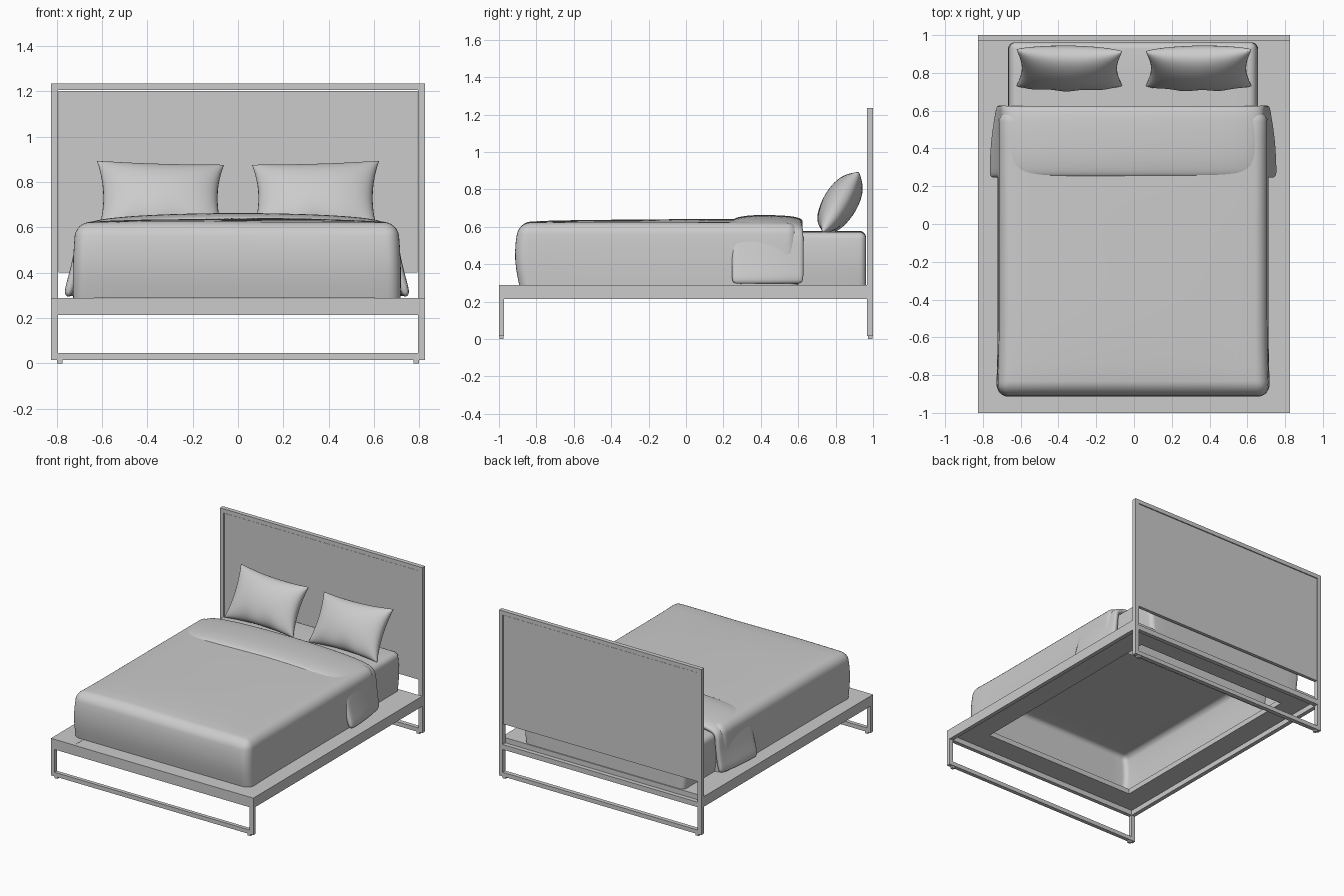
import bpy, bmesh, math
from mathutils import Vector, Matrix

if "Cube" in bpy.data.objects:
    bpy.data.objects.remove(bpy.data.objects["Cube"])


def finish(name, bm, smooth=True):
    bmesh.ops.recalc_face_normals(bm, faces=bm.faces)
    me = bpy.data.meshes.new(name)
    bm.to_mesh(me)
    bm.free()
    ob = bpy.data.objects.new(name, me)
    bpy.context.collection.objects.link(ob)
    if smooth:
        me.polygons.foreach_set("use_smooth", [True] * len(me.polygons))
    return ob


def add_box(bm, x0, x1, y0, y1, z0, z1):
    size = Vector((x1 - x0, y1 - y0, z1 - z0))
    mid = Vector(((x0 + x1) / 2, (y0 + y1) / 2, (z0 + z1) / 2))
    bmesh.ops.create_cube(bm, size=1, matrix=Matrix.Translation(mid) @ Matrix.Diagonal((*size, 1)))


def boxes(name, items):
    bm = bmesh.new()
    for b in items:
        add_box(bm, *b)
    return finish(name, bm, False)


def soft_shell(name, x0, x1, y0, y1, z0, z1, r, shape):
    """Rounded box with an open bottom, sliced and gently reshaped."""
    bm = bmesh.new()
    add_box(bm, x0, x1, y0, y1, z0, z1)
    low = [f for f in bm.faces if f.calc_center_median().z < z0 + 1e-4]
    edges = [e for e in bm.edges if max(v.co.z for v in e.verts) > z0 + 1e-4]
    bmesh.ops.delete(bm, geom=low, context='FACES_ONLY')
    bmesh.ops.bevel(bm, geom=edges, offset=r, segments=6, profile=0.5, affect='EDGES')
    for axis, a, b, n in ((0, x0, x1, 14), (1, y0, y1, 16), (2, z0, z1, 6)):
        no = Vector([float(i == axis) for i in range(3)])
        for i in range(1, n):
            c = a + r + (b - a - 2 * r) * i / n if axis < 2 else a + (b - a - r) * i / n
            bmesh.ops.bisect_plane(bm, geom=bm.verts[:] + bm.edges[:] + bm.faces[:],
                                   plane_co=no * c, plane_no=no)
    for v in bm.verts:
        u = (2 * v.co.x - x0 - x1) / (x1 - x0)
        w = (2 * v.co.y - y0 - y1) / (y1 - y0)
        h = (v.co.z - z0) / (z1 - z0)
        v.co = shape(v.co.copy(), u, w, h)
    return finish(name, bm)


X, T = 0.825, 0.03

# Metal loop frames, front and back, with little feet
def loop_frame(name, y0, y1, top):
    parts = [(s * X - (T if s > 0 else 0), s * X + (T if s < 0 else 0), y0, y1, 0.015, top)
             for s in (-1, 1)]
    parts += [(-X + T, X - T, y0, y1, 0.015, 0.045), (-X + T, X - T, y0, y1, 0.213, 0.25)]
    if top > 1:
        parts.append((-X + T, X - T, y0, y1, top - T, top))
    boxes(name, parts)
    boxes(name + "_feet", [(s * 0.787 - 0.012, s * 0.787 + 0.012, y0 + 0.004, y1 - 0.004, 0, 0.015)
                           for s in (-1, 1)])


loop_frame("front_leg_frame", -1.0, -0.972, 0.25)
loop_frame("back_leg_frame", 0.968, 1.0, 1.235)
boxes("side_rails", [(-X, -X + T, -0.972, 0.968, 0.213, 0.25), (X - T, X, -0.972, 0.968, 0.213, 0.25)])
boxes("headboard_panel", [(-X + T + 0.003, X - T - 0.003, 0.972, 0.996, 0.40, 1.202)])

# Platform boards around an open middle
boxes("platform_boards", [(-X, -0.635, -1, 0.968, 0.25, 0.288), (0.605, X, -1, 0.968, 0.25, 0.288),
                          (-0.635, 0.605, -1, -0.81, 0.25, 0.287), (-0.635, 0.605, 0.80, 0.968, 0.25, 0.287)])


# Mattress
def mattress_shape(p, u, w, h):
    k = math.sin(math.pi * min(h, 1))
    return Vector((p.x + 0.012 * k * u, p.y, p.z + 0.006 * (1 - u * u) * h))


soft_shell("mattress", -0.655, 0.645, -0.875, 0.962, 0.288, 0.572, 0.035, mattress_shape)


# Duvet
def duvet_shape(p, u, w, h):
    k = math.sin(math.pi * h)
    corner = 0.010 * max(0, -w) ** 6
    x = p.x + u * (0.012 * (1 - h) + 0.006 * k + corner - 0.003)
    y = p.y - 0.022 * k * max(0, -w) ** 8
    z = p.z + h ** 4 * (0.018 * (1 - u * u) * (1 - w ** 4)
                        + 0.003 * math.sin(5 * p.x + 3 * p.y) * (1 - u * u))
    return Vector((x, y, z))


soft_shell("duvet", -0.712, 0.702, -0.892, 0.60, 0.288, 0.622, 0.06, duvet_shape)

# Folded-back top of the duvet, lofted across the bed
half = [(0, 0.664), (0.2, 0.662), (0.4, 0.655), (0.55, 0.644), (0.65, 0.628), (0.695, 0.595),
        (0.712, 0.53), (0.728, 0.45), (0.748, 0.37), (0.768, 0.298)]
rows = [(0.243, -0.022, 1.0), (0.29, -0.008, 1.0), (0.36, 0, 0.95), (0.45, 0, 0.8),
        (0.54, -0.004, 0.5), (0.60, -0.012, 0.25), (0.632, -0.03, 0.1)]
bm = bmesh.new()
section = [(-x, z) for x, z in reversed(half[1:])] + half
grid = []
for y, dz, flare in rows:
    line = []
    for x, z in section:
        hang = max(0, (0.62 - z) / 0.32)
        sx = math.copysign(abs(x) - 0.045 * hang * (1 - flare), x) - 0.005 * (abs(x) > 0.6)
        line.append(bm.verts.new((sx, y, z + dz * (1 - hang))))
    grid.append(line)
for a, b in zip(grid, grid[1:]):
    for i in range(len(a) - 1):
        bm.faces.new((a[i], a[i + 1], b[i + 1], b[i]))
fold = finish("duvet_fold", bm)
if fold.data.polygons[len(fold.data.polygons) // 2].normal.z < 0:
    fold.data.flip_normals()
sol = fold.modifiers.new("thickness", 'SOLIDIFY')
sol.thickness, sol.offset = 0.04, -1
sub = fold.modifiers.new("soft", 'SUBSURF')
sub.levels = sub.render_levels = 2


# Pillows: two pinched grids sewn together at the rim, leaning on the headboard
def pillow(name, side):
    bm = bmesh.new()
    n = 28
    tilt = Matrix.Translation((side * 0.342, 0.825, 0.728)) @ Matrix.Rotation(math.radians(-31), 4, 'X')
    for face in (-1, 1):
        g = []
        for j in range(n + 1):
            v = -math.cos(math.pi * j / n)
            line = []
            for i in range(n + 1):
                u = -math.cos(math.pi * i / n)
                x = 0.28 * u * (1 - 0.10 * (1 - v * v))
                z = 0.182 * v * (1 - 0.09 * (1 - u * u))
                full = ((1 - u * u) * (1 - v * v)) ** 0.5
                y = face * 0.092 * full ** 0.85
                y += 0.010 * math.sin(9 * u + side) * max(0, -v) ** 3 * (1 - u * u)
                z += 0.010 * u * side * max(0, v)
                line.append(bm.verts.new(tilt @ Vector((x, y, z))))
            g.append(line)
        for a, b in zip(g, g[1:]):
            for i in range(n):
                bm.faces.new((a[i], a[i + 1], b[i + 1], b[i]))
    bmesh.ops.remove_doubles(bm, verts=bm.verts, dist=0.0005)
    finish(name, bm)


pillow("left_pillow", -1)
pillow("right_pillow", 1)
